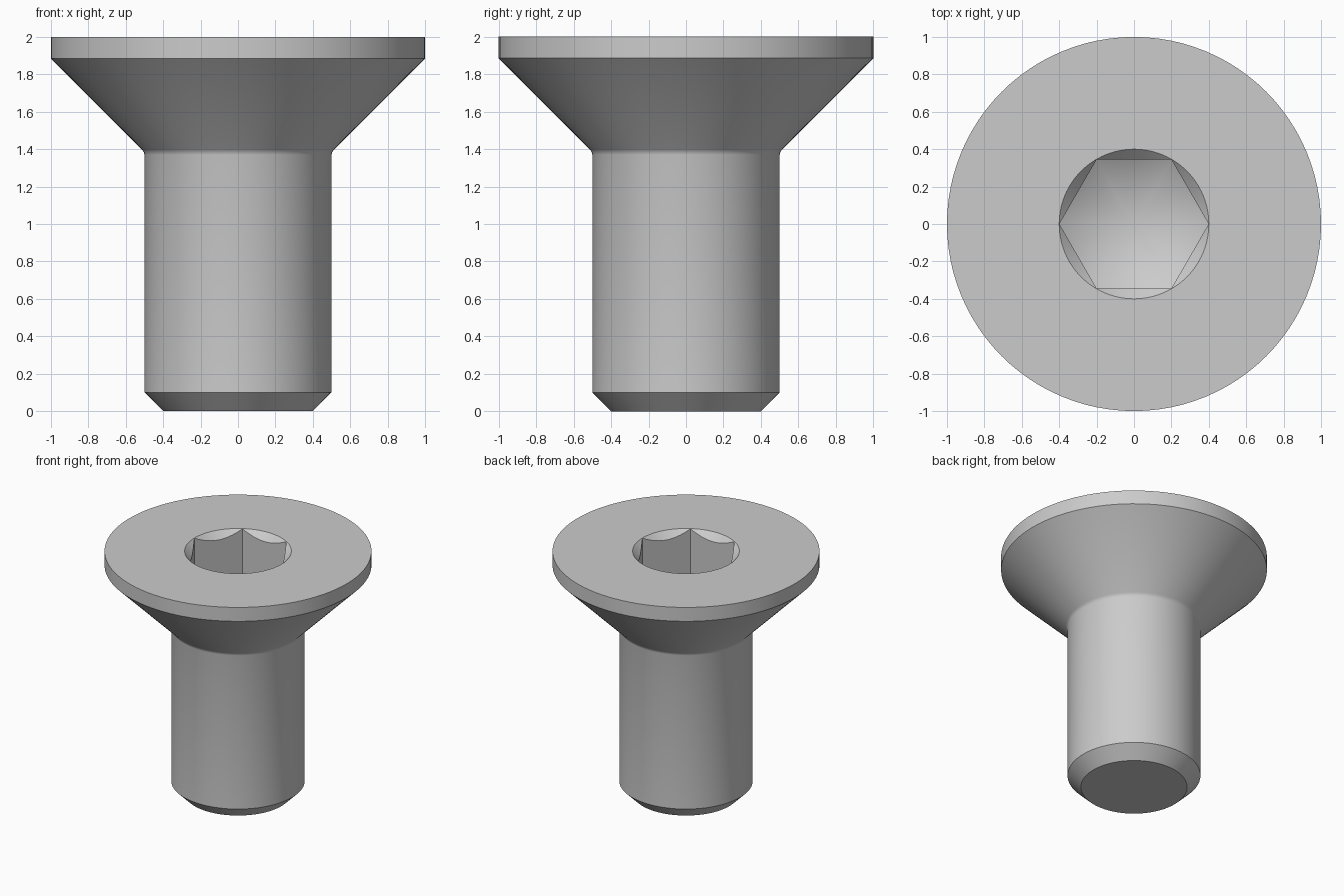
import bpy, bmesh
from math import cos, sin, tan, pi, radians

cube = bpy.data.objects.get("Cube")
if cube:
    bpy.data.objects.remove(cube, do_unlink=True)

SEGMENTS = 96          # a multiple of six, so the socket corners fall on vertices
RIM = 0.4              # radius of the socket mouth
DEPTH = 0.42           # depth of the socket walls at the corners

steel = bpy.data.materials.new("grey_steel")
steel.use_nodes = True
colour = (0.6, 0.6, 0.6, 1)
steel.diffuse_color = colour
steel.node_tree.nodes["Principled BSDF"].inputs["Base Color"].default_value = colour


def hexagon(a):
    """Radius of the hexagonal socket in direction a."""
    return 0.399 * cos(pi / 6) / cos(a % (pi / 3) - pi / 6)


def circle(r, z):
    return lambda a: (r, z)


def wall_top(a):
    """Where the 45 degree lead-in meets the hexagon."""
    r = hexagon(a)
    return r, 2 - (RIM - r)


def wall_bottom(a):
    """Where the hexagon meets the conical drill point."""
    r = hexagon(a)
    return r, 2 - DEPTH - (RIM - r) * tan(radians(30))


# Outside, from the tip up: chamfer, shank, small fillet, cone, rim
outside = [(0.4, 0), (0.5, 0.1), (0.5, 1.37), (0.504, 1.385),
           (0.513, 1.398), (1, 1.885), (1, 2), (RIM, 2)]
rings = [circle(r, z) for r, z in outside] + [wall_top, wall_bottom]

bm = bmesh.new()
angles = [2 * pi * i / SEGMENTS for i in range(SEGMENTS)]
loops = []
for ring in rings:
    loop = []
    for a in angles:
        r, z = ring(a)
        loop.append(bm.verts.new((r * cos(a), r * sin(a), z)))
    loops.append(loop)

# Skin between neighbouring rings
for low, high in zip(loops, loops[1:]):
    for i in range(SEGMENTS):
        j = (i + 1) % SEGMENTS
        bm.faces.new((low[i], low[j], high[j], high[i]))

# Flat tip and conical socket floor
bm.faces.new(loops[0][::-1])
apex = bm.verts.new((0, 0, 2 - DEPTH - RIM * tan(radians(30))))
for i in range(SEGMENTS):
    bm.faces.new((loops[-1][i], loops[-1][(i + 1) % SEGMENTS], apex))

mesh = bpy.data.meshes.new("countersunk_screw")
bm.to_mesh(mesh)
bm.free()
mesh.materials.append(steel)
screw = bpy.data.objects.new("countersunk_screw", mesh)
bpy.context.collection.objects.link(screw)

bpy.ops.object.select_all(action="DESELECT")
screw.select_set(True)
bpy.context.view_layer.objects.active = screw
bpy.ops.object.shade_smooth_by_angle(angle=radians(30))
